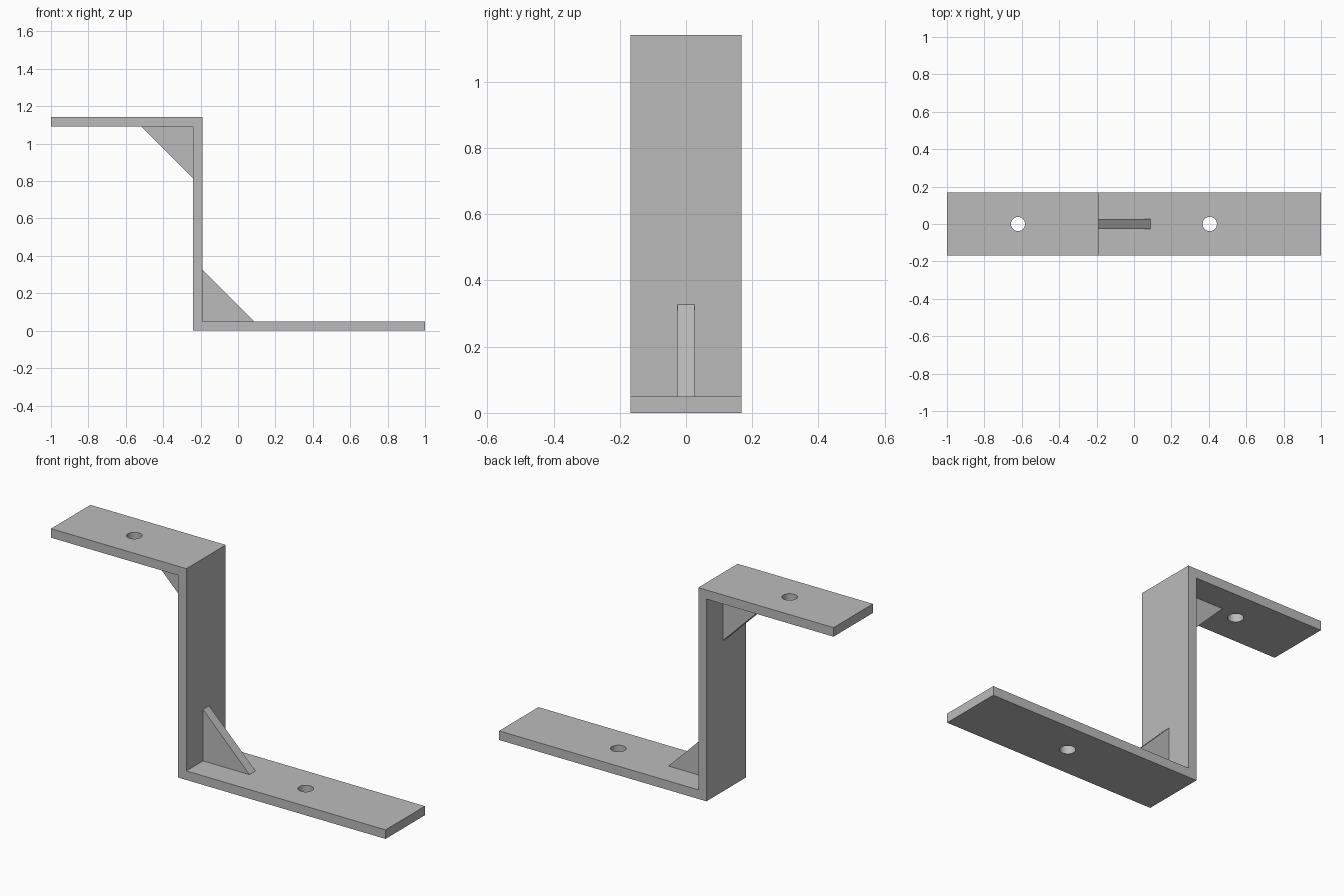
import bpy
import bmesh

if "Cube" in bpy.data.objects:
    bpy.data.objects.remove(bpy.data.objects["Cube"], do_unlink=True)

GREY = (0.5, 0.5, 0.5, 1.0)
steel = bpy.data.materials.new("grey_metal")
steel.use_nodes = True
steel.diffuse_color = GREY
steel.node_tree.nodes["Principled BSDF"].inputs["Base Color"].default_value = GREY

HEIGHT, THICK, HALF_WIDTH = 1.142, 0.049, 0.168
WALL_L, WALL_R = -0.24, -0.191
GUSSET, GUSSET_HALF = 0.278, 0.026


def extrude_profile(name, points, half_depth):
    """Extrude an x-z outline symmetrically along y."""
    bm = bmesh.new()
    face = bm.faces.new([bm.verts.new((x, -half_depth, z)) for x, z in points])
    new = bmesh.ops.extrude_face_region(bm, geom=[face])["geom"]
    verts = [v for v in new if isinstance(v, bmesh.types.BMVert)]
    bmesh.ops.translate(bm, verts=verts, vec=(0, 2 * half_depth, 0))
    bmesh.ops.recalc_face_normals(bm, faces=bm.faces)
    mesh = bpy.data.meshes.new(name)
    bm.to_mesh(mesh)
    bm.free()
    mesh.materials.append(steel)
    obj = bpy.data.objects.new(name, mesh)
    bpy.context.collection.objects.link(obj)
    return obj


# Z-shaped strip: upper flange, upright wall and lower flange
bracket = extrude_profile("bracket", [
    (-1, HEIGHT), (-1, HEIGHT - THICK), (WALL_L, HEIGHT - THICK), (WALL_L, 0),
    (1, 0), (1, THICK), (WALL_R, THICK), (WALL_R, HEIGHT)], HALF_WIDTH)

# Screw holes through both flanges
for name, x, z in (("upper_hole_cutter", -0.62, HEIGHT - THICK / 2),
                   ("lower_hole_cutter", 0.405, THICK / 2)):
    bpy.ops.mesh.primitive_cylinder_add(vertices=32, radius=0.038,
                                        depth=THICK * 3, location=(x, 0, z))
    cutter = bpy.context.object
    cutter.name = name
    cutter.data.materials.append(steel)
    cutter.hide_render = True
    cutter.hide_set(True)
    cutter.display_type = 'WIRE'
    cut = bracket.modifiers.new(name, 'BOOLEAN')
    cut.operation = 'DIFFERENCE'
    cut.solver = 'EXACT'
    cut.object = cutter

# Triangular gussets in the two inner corners
for name, x, z, side in (("upper_gusset", WALL_L, HEIGHT - THICK, -1),
                         ("lower_gusset", WALL_R, THICK, 1)):
    extrude_profile(name, [(x, z), (x + side * GUSSET, z),
                           (x, z + side * GUSSET)], GUSSET_HALF)

# Smooth hole walls, crisp plate edges
bpy.ops.object.select_all(action='DESELECT')
bracket.select_set(True)
bpy.context.view_layer.objects.active = bracket
bpy.ops.object.shade_smooth_by_angle()
